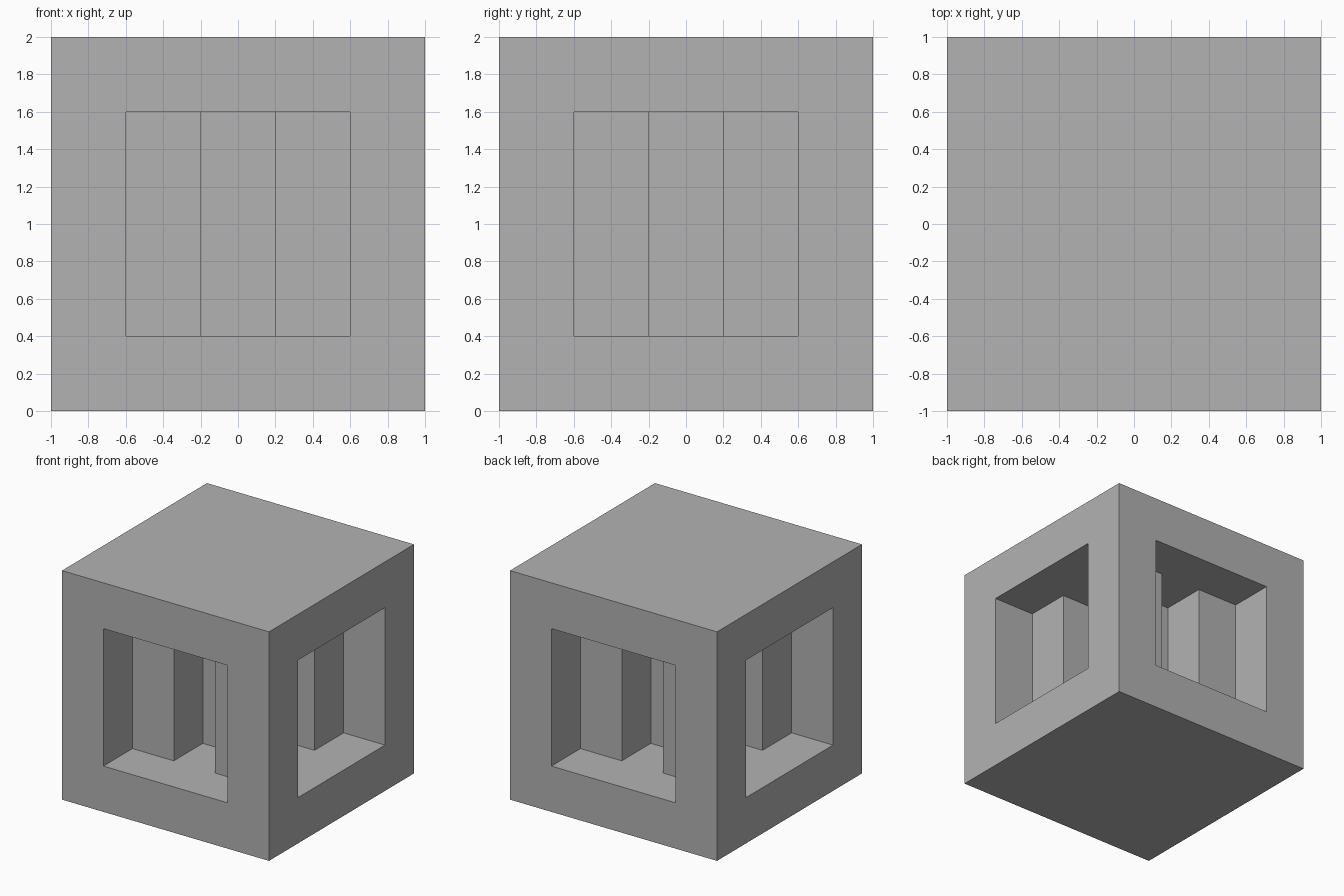
import bpy
import bmesh
from mathutils import Vector

default = bpy.data.objects.get("Cube")
if default:
    bpy.data.objects.remove(default, do_unlink=True)

GREY = (0.448, 0.448, 0.448, 1.0)
N = 5            # cells along each side
CELL = 2.0 / N

grey = bpy.data.materials.new("mid grey")
grey.use_nodes = True
grey.diffuse_color = GREY
grey.node_tree.nodes["Principled BSDF"].inputs["Base Color"].default_value = GREY


def solid(i, j, k):
    """Full slabs at top and bottom, pillars on both diagonals between."""
    if not all(0 <= c < N for c in (i, j, k)):
        return False
    return k in (0, N - 1) or i == j or i + j == N - 1


# Keep only the cell faces that border open space
bm = bmesh.new()
for i in range(N):
    for j in range(N):
        for k in range(N):
            if not solid(i, j, k):
                continue
            cell = Vector((i, j, k))
            for axis in range(3):
                for side in (-1, 1):
                    normal = Vector((0, 0, 0))
                    normal[axis] = side
                    if solid(*(int(c) for c in cell + normal)):
                        continue
                    u = Vector((0, 0, 0))
                    u[(axis + 1) % 3] = 1
                    v = normal.cross(u)
                    centre = cell + (Vector((1, 1, 1)) + normal) / 2
                    corners = [centre + (a * u + b * v) / 2
                               for a, b in ((-1, -1), (1, -1), (1, 1), (-1, 1))]
                    bm.faces.new([bm.verts.new(p * CELL - Vector((1, 1, 0)))
                                  for p in corners])

# Weld the cells and merge the flat areas into large faces
bmesh.ops.remove_doubles(bm, verts=bm.verts, dist=0.001)
bmesh.ops.dissolve_limit(bm, angle_limit=0.01, verts=bm.verts, edges=bm.edges)

mesh = bpy.data.meshes.new("pillared_cube")
bm.to_mesh(mesh)
bm.free()
mesh.materials.append(grey)
cube = bpy.data.objects.new("pillared_cube", mesh)
bpy.context.collection.objects.link(cube)
